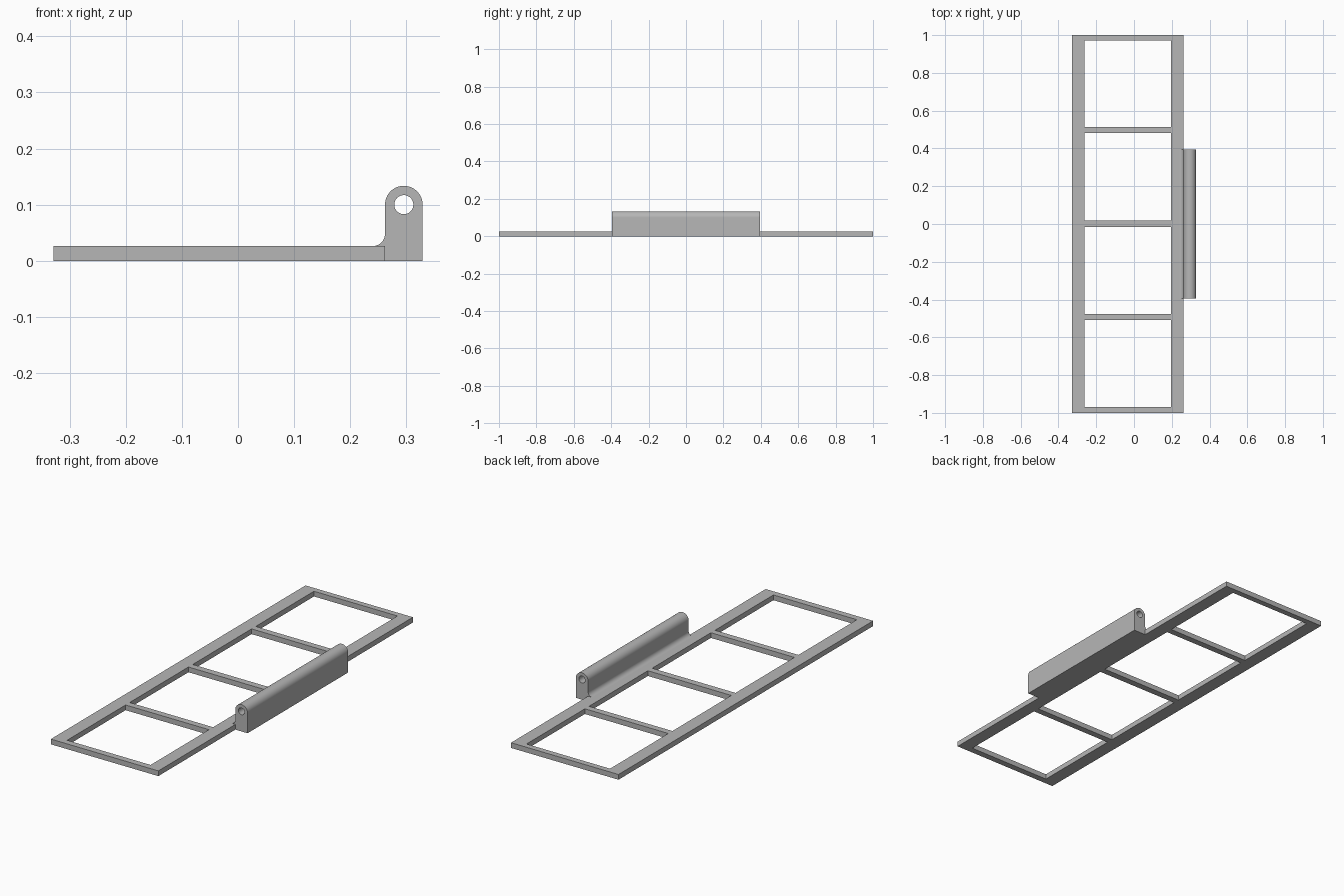
import bpy, bmesh
from math import sin, cos, pi, radians

cube = bpy.data.objects.get("Cube")
if cube:
    bpy.data.objects.remove(cube, do_unlink=True)

# Single grey material
grey = bpy.data.materials.new("plain grey")
grey.use_nodes = True
colour = (0.47, 0.47, 0.47, 1)
grey.diffuse_color = colour
grey.node_tree.nodes["Principled BSDF"].inputs["Base Color"].default_value = colour


def make_object(name, bm):
    bmesh.ops.recalc_face_normals(bm, faces=bm.faces[:])
    mesh = bpy.data.meshes.new(name)
    bm.to_mesh(mesh)
    bm.free()
    mesh.materials.append(grey)
    obj = bpy.data.objects.new(name, mesh)
    bpy.context.collection.objects.link(obj)
    return obj


def extrude_up(bm, offset):
    geom = bmesh.ops.extrude_face_region(bm, geom=bm.faces[:])["geom"]
    verts = [g for g in geom if isinstance(g, bmesh.types.BMVert)]
    bmesh.ops.translate(bm, verts=verts, vec=offset)


def arc(cx, cz, radius, start, end, steps):
    angles = [radians(start + (end - start) * i / steps) for i in range(steps + 1)]
    return [(cx + radius * cos(a), cz + radius * sin(a)) for a in angles]


# Flat ladder frame: grid cells, with the window cells left open
thick = 0.026
xs = [-0.329, -0.262, 0.197, 0.262]
ys = [-1, -0.968, -0.509, -0.477, -0.015, 0.018, 0.481, 0.513, 0.971, 1]
bm = bmesh.new()
grid = [[bm.verts.new((x, y, 0)) for x in xs] for y in ys]
for j in range(len(ys) - 1):
    for i in range(len(xs) - 1):
        if i == 1 and j % 2 == 1:
            continue
        bm.faces.new((grid[j][i], grid[j][i + 1], grid[j + 1][i + 1], grid[j + 1][i]))
extrude_up(bm, (0, 0, thick))
bmesh.ops.dissolve_limit(bm, angle_limit=0.01, verts=bm.verts[:], edges=bm.edges[:])
make_object("ladder_frame", bm)

# Hinge barrel: rounded upright with a fillet down onto the frame
half, inner, outer = 0.395, 0.262, 0.329
mid, radius, axis, fillet = (inner + outer) / 2, (outer - inner) / 2, 0.1, 0.022
profile = [(inner, 0), (outer, 0)]
profile += arc(mid, axis, radius, 0, 180, 32)
profile += arc(inner - fillet, thick + fillet, fillet, 0, -90, 10)
profile += [(inner, thick)]
bm = bmesh.new()
bm.faces.new([bm.verts.new((x, -half, z)) for x, z in profile])
extrude_up(bm, (0, 2 * half, 0))
hinge = make_object("hinge_barrel", bm)

# Pin hole bored right through the barrel
bm = bmesh.new()
bm.faces.new([bm.verts.new((x, -half - 0.1, z))
              for x, z in arc(mid, axis, 0.017, 0, 360, 32)[:-1]])
extrude_up(bm, (0, 2 * half + 0.2, 0))
cutter = make_object("pin_hole_cutter", bm)
cutter.hide_render = True
cut = hinge.modifiers.new("pin_hole", 'BOOLEAN')
cut.operation = 'DIFFERENCE'
cut.solver = 'EXACT'
cut.object = cutter
bpy.ops.object.select_all(action='DESELECT')
bpy.context.view_layer.objects.active = hinge
hinge.select_set(True)
bpy.ops.object.modifier_apply(modifier=cut.name)
bpy.data.objects.remove(cutter, do_unlink=True)
bpy.ops.object.shade_smooth_by_angle(angle=radians(30))
